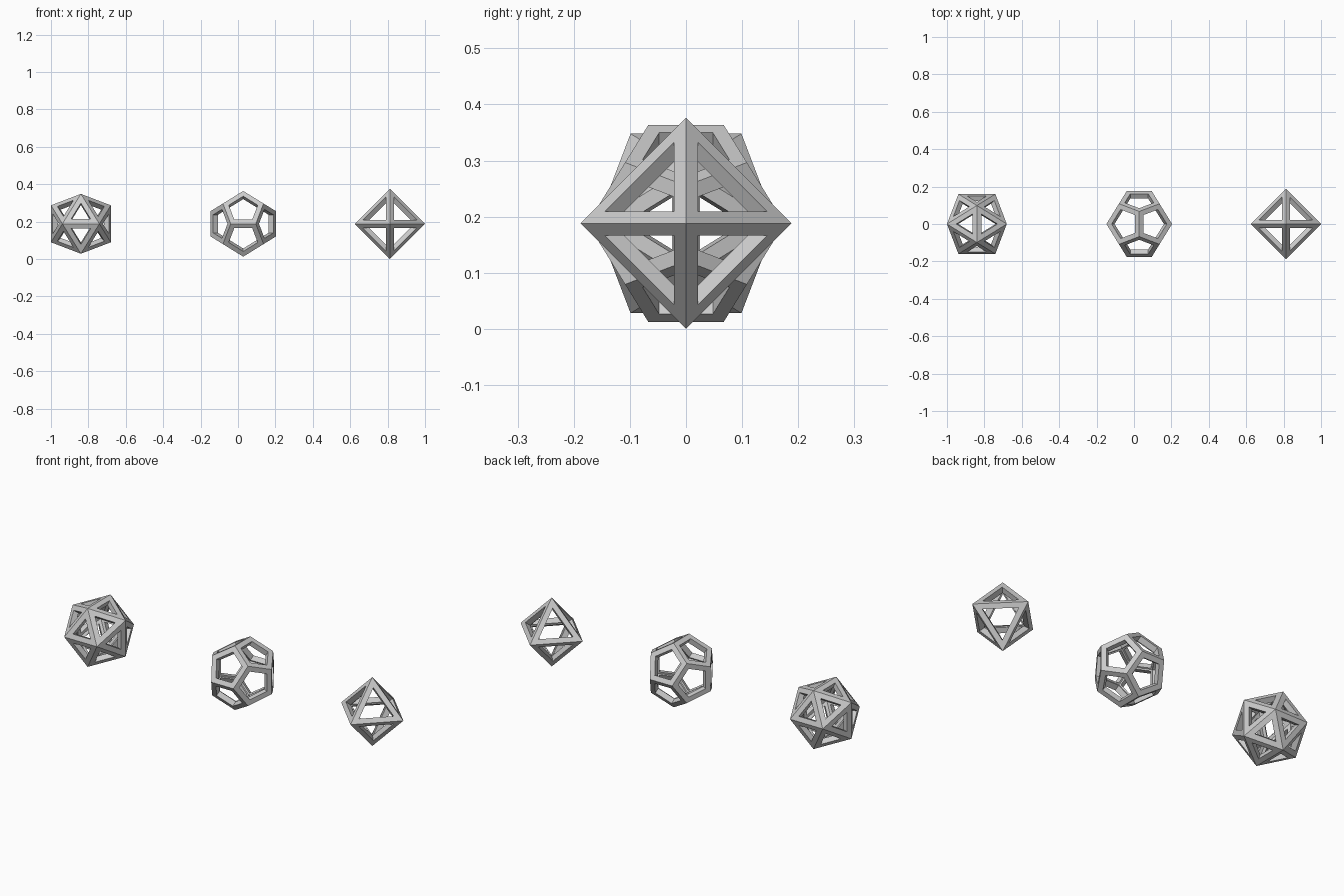
import bpy, bmesh, math
from mathutils import Vector

if "Cube" in bpy.data.objects:
    bpy.data.objects.remove(bpy.data.objects["Cube"])

R = 0.188        # circumradius, also the height of every centre
INSET = 0.0265   # width of the frame on each face
DEPTH = 0.03     # frame thickness towards the inside
PHI = (1 + math.sqrt(5)) / 2


def cyclic(a, b):
    """Points (0, +-a, +-b) and their cyclic permutations."""
    pts = set()
    for s in (-1, 1):
        for t in (-1, 1):
            p = (0.0, s * a, t * b)
            for k in range(3):
                pts.add(p[k:] + p[:k])
    return [Vector(p) for p in pts]


def frame(name, points, x):
    # closed solid from its corner points
    hull = bmesh.new()
    for p in points:
        hull.verts.new(p.normalized() * R)
    bmesh.ops.convex_hull(hull, input=hull.verts[:])
    bmesh.ops.dissolve_limit(hull, angle_limit=0.02, verts=hull.verts[:], edges=hull.edges[:])

    # each face becomes a flat ring with walls and an inner ring
    bm = bmesh.new()
    for f in hull.faces:
        outer = [v.co.copy() for v in f.verts]
        n = len(outer)
        c = sum(outer, Vector()) / n
        nrm = c.normalized()
        if (outer[1] - outer[0]).cross(outer[2] - outer[1]).dot(nrm) < 0:
            outer.reverse()
        inradius = ((outer[0] + outer[1]) / 2 - c).length
        hole = [c + (p - c) * (1 - INSET / inradius) for p in outer]
        hole_in = [p - nrm * DEPTH for p in hole]
        inner = [p * (1 - DEPTH / c.length) for p in outer]
        rings = [[bm.verts.new(p) for p in ring] for ring in (outer, hole, hole_in, inner)]
        for a, b in zip(rings, rings[1:]):
            for i in range(n):
                j = (i + 1) % n
                bm.faces.new((a[i], a[j], b[j], b[i]))
    hull.free()
    bmesh.ops.remove_doubles(bm, verts=bm.verts[:], dist=1e-4)
    bmesh.ops.recalc_face_normals(bm, faces=bm.faces[:])
    me = bpy.data.meshes.new(name)
    bm.to_mesh(me)
    bm.free()
    ob = bpy.data.objects.new(name, me)
    ob.location = (x, 0, R)
    bpy.context.collection.objects.link(ob)


# twenty-sided frame on the left
frame("icosahedron_frame", [Vector((p.y, p.x, p.z)) for p in cyclic(PHI, 1)], -0.84)

# twelve-sided frame in the middle
cube = [Vector((a, b, c)) for a in (-1, 1) for b in (-1, 1) for c in (-1, 1)]
frame("dodecahedron_frame", cyclic(1 / PHI, PHI) + cube, 0.028)

# eight-sided frame on the right
axes = [Vector([s if k == i else 0 for k in range(3)]) for i in range(3) for s in (-1, 1)]
frame("octahedron_frame", axes, 0.812)
